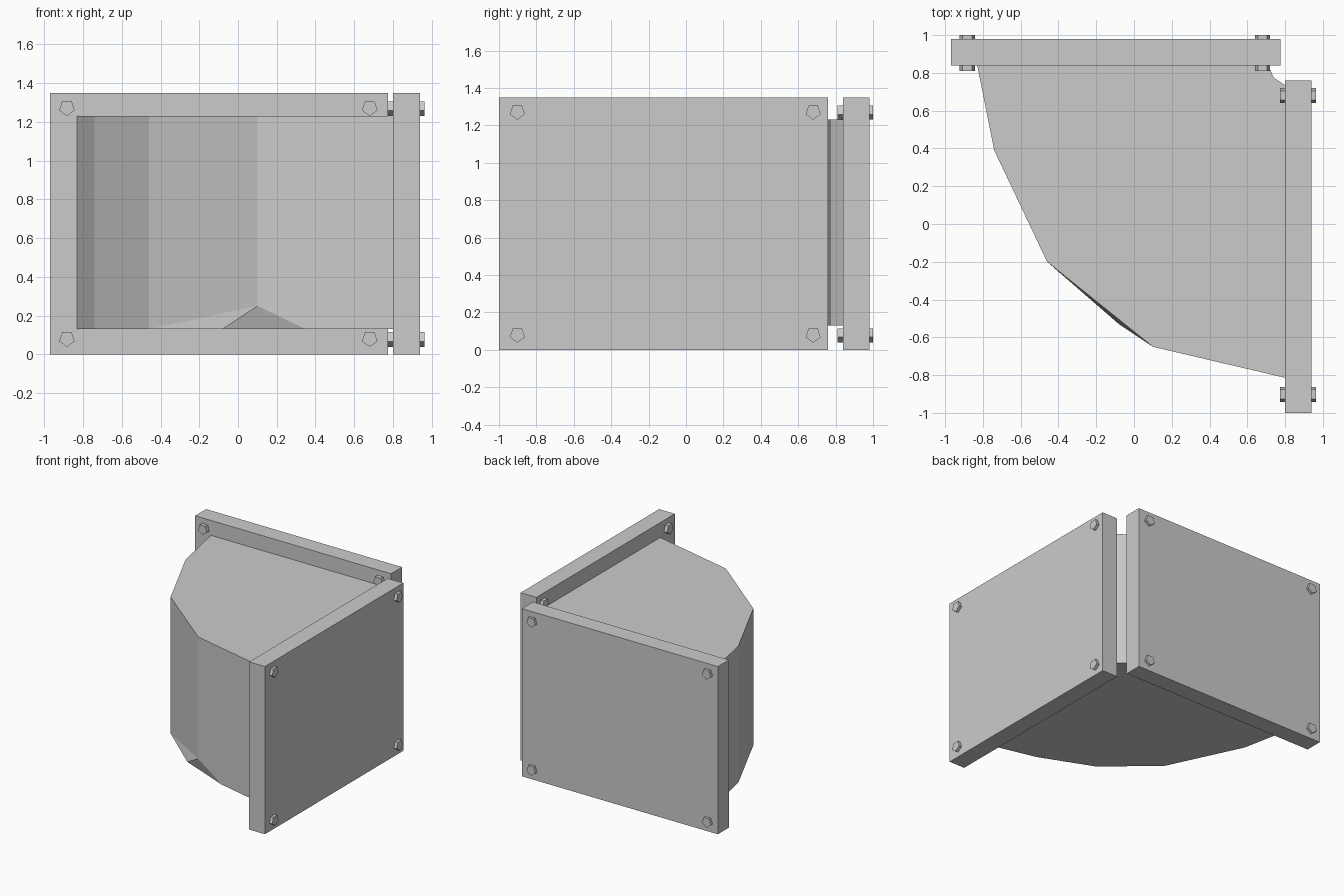
import bpy, bmesh, math
from mathutils import Matrix

cube = bpy.data.objects.get("Cube")
if cube:
    bpy.data.objects.remove(cube, do_unlink=True)

grey = bpy.data.materials.new("light_grey_metal")
grey.use_nodes = True
colour = (0.6, 0.6, 0.6, 1)
grey.diffuse_color = colour
grey.node_tree.nodes["Principled BSDF"].inputs["Base Color"].default_value = colour


def finish(name, bm):
    bmesh.ops.recalc_face_normals(bm, faces=bm.faces)
    mesh = bpy.data.meshes.new(name)
    bm.to_mesh(mesh)
    bm.free()
    mesh.materials.append(grey)
    obj = bpy.data.objects.new(name, mesh)
    bpy.context.collection.objects.link(obj)


def box(name, low, high):
    bm = bmesh.new()
    bmesh.ops.create_cube(bm, size=1)
    for v in bm.verts:
        v.co = [(a + b) / 2 + c * (b - a) for a, b, c in zip(low, high, v.co)]
    finish(name, bm)


def bolt(name, centre, axis):
    # Five-sided pin through the plate, one corner pointing down
    bm = bmesh.new()
    ring = []
    for i in range(5):
        angle = math.tau * i / 5 - math.pi / 2
        side, up = 0.042 * math.cos(angle), 0.042 * math.sin(angle)
        ring.append(bm.verts.new((side, 0, up)))
    base = bm.faces.new(ring)
    top = bmesh.ops.extrude_face_region(bm, geom=[base])["geom"]
    for v in bm.verts:
        v.co.y = -0.096
    for v in top:
        if isinstance(v, bmesh.types.BMVert):
            v.co.y = 0.096
    turn = Matrix.Rotation(math.pi / 2, 4, "Z") if axis == "x" else Matrix()
    bmesh.ops.transform(bm, matrix=Matrix.Translation(centre) @ turn, verts=bm.verts)
    finish(name, bm)


# Elbow body: bent outer wall, small inner corner, lifted lower outer corner
before = [(0.71, 0.84), (-0.83, 0.84), (-0.74, 0.39), (-0.46, -0.2)]
after = [(0.8, -0.814), (0.8, 0.735), (0.74, 0.775)]
corner = (0.1, -0.65)
bottom, top, lift = 0.13, 1.23, 0.25

bm = bmesh.new()
upper = [bm.verts.new((x, y, top)) for x, y in before + [corner] + after]
low_before = [bm.verts.new((x, y, bottom)) for x, y in before]
low_after = [bm.verts.new((x, y, bottom)) for x, y in after]
dent_a = bm.verts.new((-0.08, -0.53, bottom))
dent_b = bm.verts.new((0.35, -0.707, bottom))
tip = bm.verts.new((*corner, lift))

bm.faces.new(upper)
bm.faces.new(low_before + [dent_a, dent_b] + low_after)
bm.faces.new((dent_a, tip, dent_b))
for i in range(3):
    bm.faces.new((upper[i], upper[i + 1], low_before[i + 1], low_before[i]))
# Outer walls beside the lifted corner
bm.faces.new((upper[3], upper[4], tip, low_before[3]))
bm.faces.new((low_before[3], tip, dent_a))
bm.faces.new((upper[4], upper[5], low_after[0], dent_b, tip))
# Inner corner walls
inner = low_after + [low_before[0]]
for i in range(3):
    bm.faces.new((upper[5 + i], upper[(6 + i) % 8], inner[i + 1], inner[i]))
finish("elbow_body", bm)

# End flanges
box("back_flange", (-0.97, 0.84, 0), (0.775, 0.98, 1.35))
box("left_flange", (0.8, -1, 0), (0.94, 0.76, 1.35))

# Bolts at the flange corners
for level, z in (("lower", 0.08), ("upper", 1.272)):
    for place, x in (("outer", -0.883), ("inner", 0.68)):
        bolt(f"back_{level}_{place}_bolt", (x, 0.905, z), "y")
    for place, y in (("outer", -0.902), ("inner", 0.68)):
        bolt(f"left_{level}_{place}_bolt", (0.868, y, z), "x")
